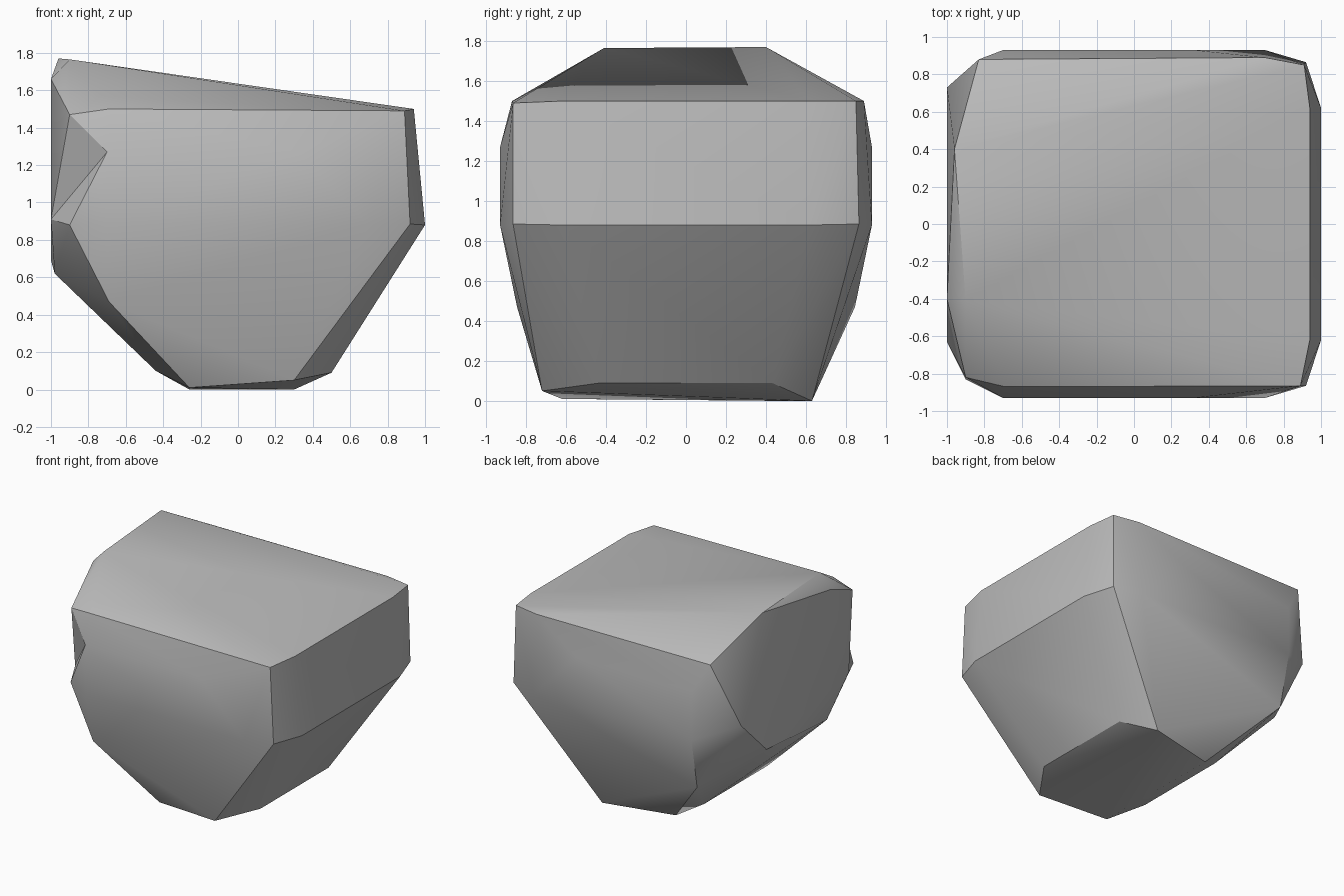
import bpy
import bmesh
import math

# Remove the default object
default_object = bpy.data.objects.get("Cube")
if default_object:
    bpy.data.objects.remove(default_object, do_unlink=True)


def make_material(name, colour):
    material = bpy.data.materials.new(name)
    material.use_nodes = True
    material.diffuse_color = colour
    shader = material.node_tree.nodes["Principled BSDF"]
    shader.inputs["Base Color"].default_value = colour
    return material


def add_points(mesh, points):
    return [mesh.verts.new(point) for point in points]


def add_pair(mesh, x, y, z):
    """Add the same corner on the front and on the back."""
    return add_points(mesh, [(x, -y, z), (x, y, z)])


rock_mesh = bmesh.new()

# Worn foot, tilted slightly towards the back
add_points(rock_mesh, [(.3, -.72, .05), (.3, .63, 0),
                       (-.26, -.62, .01), (-.26, .5, 0)])
add_pair(rock_mesh, .5, .43, .09)
add_pair(rock_mesh, -.44, .4, .1)

# Lower flank on the steep side
add_pair(rock_mesh, -.69, .845, .47)
add_points(rock_mesh, [(-.98, -.38, .62), (-1, .41, .69)])

# Widest belt: front and back plates, then the two ends
for x in (-.7, .7):
    add_pair(rock_mesh, x, .93, .88)
for x in (-.7, .32):
    add_pair(rock_mesh, x, .93, 1.27)
add_pair(rock_mesh, 1, .62, .88)
add_pair(rock_mesh, .92, .865, .885)
add_points(rock_mesh, [(-1, -.63, .91), (-1, .73, 1)])

# Shoulder around the sloping top
add_pair(rock_mesh, .94, .62, 1.5)
add_points(rock_mesh, [(.89, -.865, 1.49), (.91, .85, 1.5),
                       (-.69, -.87, 1.5), (.7, .89, 1.5),
                       (-.83, .88, 1.5)])

# High ridge
add_points(rock_mesh, [(-.96, .4, 1.77), (-.9, -.41, 1.765), (-1, -.4, 1.66)])

# Ends of the chipped front corner
chip_low, chip_high = add_points(rock_mesh, [(-.9, -.83, .88), (-.9, -.82, 1.47)])

# Wrap the corners in a faceted skin
hull = bmesh.ops.convex_hull(rock_mesh, input=rock_mesh.verts[:])
loose = {item for item in hull["geom_interior"] + hull["geom_unused"]
         if isinstance(item, bmesh.types.BMVert)}
chip_edge = rock_mesh.edges.get((chip_low, chip_high))

# Turn the corner edge inward so the chip becomes a shallow hollow
if chip_edge and len(chip_edge.link_faces) == 2:
    bmesh.utils.edge_rotate(chip_edge, False)
bmesh.ops.delete(rock_mesh, geom=list(loose), context="VERTS")
bmesh.ops.recalc_face_normals(rock_mesh, faces=rock_mesh.faces[:])

# Rock object
mesh_data = bpy.data.meshes.new("rock")
rock_mesh.to_mesh(mesh_data)
rock_mesh.free()
mesh_data.materials.append(make_material("stone grey", (.5, .5, .5, 1)))
rock = bpy.data.objects.new("rock", mesh_data)
bpy.context.collection.objects.link(rock)

# Soft shading across shallow creases, crisp along the sharp ones
bpy.ops.object.select_all(action="DESELECT")
rock.select_set(True)
bpy.context.view_layer.objects.active = rock
bpy.ops.object.shade_smooth_by_angle(angle=math.radians(30))
